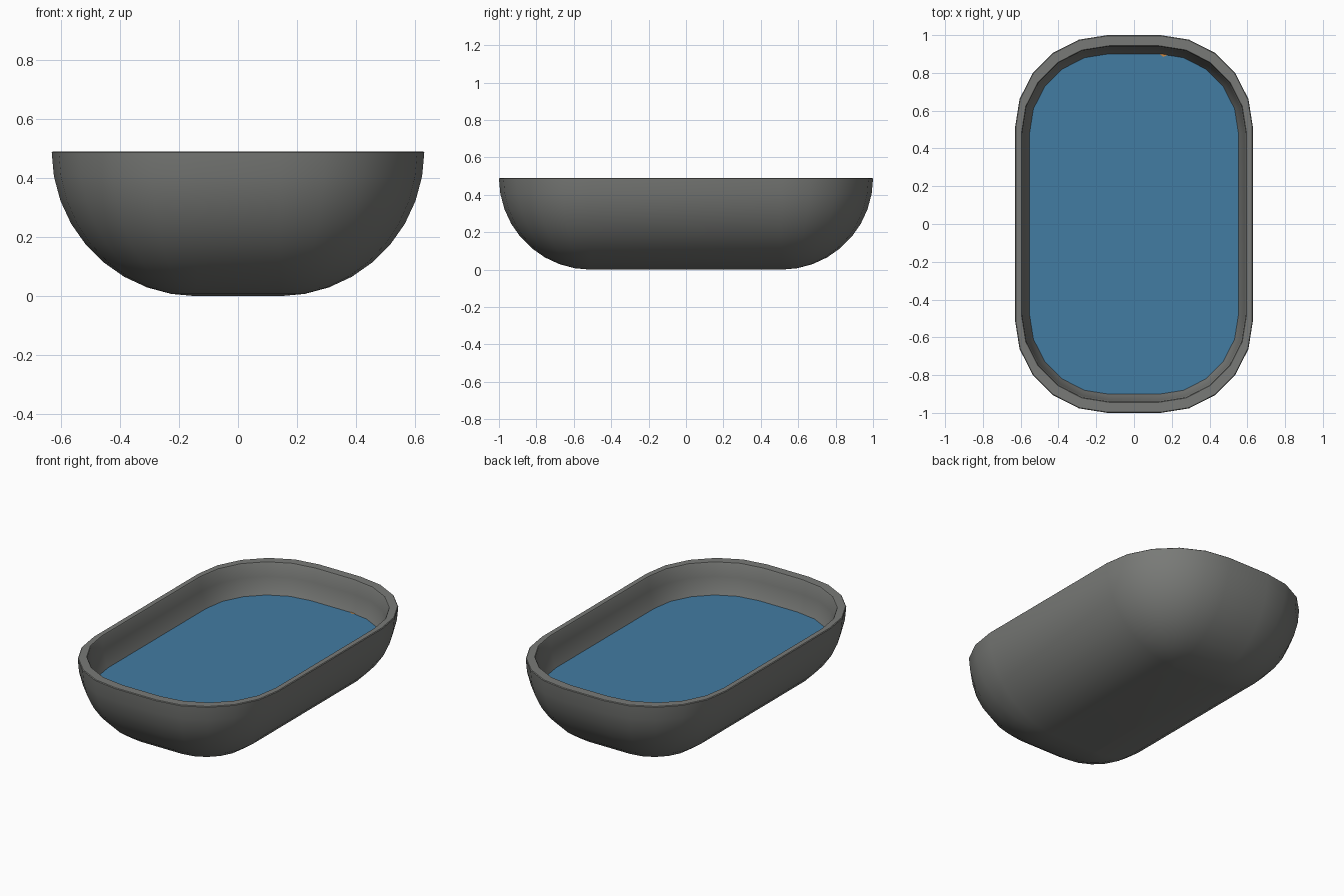
import bpy, bmesh, math

if "Cube" in bpy.data.objects:
    bpy.data.objects.remove(bpy.data.objects["Cube"])

SEG = 5          # sides per plan corner
LEVELS = 9       # steps in the wall curve
R = 0.49         # corner and wall radius
CX, CY = 0.14, 0.51


def material(name, rgb):
    m = bpy.data.materials.new(name)
    m.diffuse_color = (*rgb, 1)
    m.use_nodes = True
    m.node_tree.nodes["Principled BSDF"].inputs["Base Color"].default_value = m.diffuse_color
    return m


stone = material("grey stone", (0.19, 0.195, 0.185))
blue = material("water blue", (0.055, 0.20, 0.36))
orange = material("orange", (0.6, 0.25, 0.06))


def outline(cx, cy, r, z):
    """Rounded rectangle ring, counter-clockwise."""
    pts = []
    for q, (sx, sy) in enumerate([(1, 1), (-1, 1), (-1, -1), (1, -1)]):
        for i in range(SEG + 1):
            a = math.radians(90 * (q + i / SEG))
            pts.append((sx * cx + r * math.cos(a), sy * cy + r * math.sin(a), z))
    return pts


def finish(bm, name, mat, smooth=True):
    bmesh.ops.remove_doubles(bm, verts=bm.verts, dist=0.0005)
    mesh = bpy.data.meshes.new(name)
    bm.to_mesh(mesh)
    bm.free()
    mesh.materials.append(mat)
    ob = bpy.data.objects.new(name, mesh)
    bpy.context.collection.objects.link(ob)
    if smooth:
        bpy.ops.object.select_all(action='DESELECT')
        ob.select_set(True)
        bpy.context.view_layer.objects.active = ob
        bpy.ops.object.shade_smooth_by_angle(angle=math.radians(35))
    return ob


def loft(name, rings, mat):
    """Skin a stack of rings and cap both ends."""
    bm = bmesh.new()
    loops = [[bm.verts.new(p) for p in ring] for ring in rings]
    for a, b in zip(loops, loops[1:]):
        for i in range(len(a)):
            j = (i + 1) % len(a)
            bm.faces.new((a[i], a[j], b[j], b[i]))
    bm.faces.new(loops[0][::-1])
    bm.faces.new(loops[-1])
    return finish(bm, name, mat)


# Basin: outer bowl, narrow rim, inner bowl
rings = []
for k in range(LEVELS + 1):
    t = math.radians(90 * k / LEVELS)
    rings.append(outline(CX, CY, max(R * math.sin(t), 0.001),
                         R * (1 - math.cos(t)) - (0.004 if k == LEVELS else 0)))
rings.append(outline(CX, CY, R - 0.004, R))
S = 0.94
rings.append(outline(CX * S, CY * S, R * S + 0.004, R))
for k in range(LEVELS, -1, -1):
    t = math.radians(90 * k / LEVELS)
    rings.append(outline(CX * S, CY * S, max(R * S * math.sin(t), 0.001),
                         0.484 - 0.454 * math.cos(t)))
loft("basin", rings, stone)

# Water surface, flat sheet meeting the inner wall
bm = bmesh.new()
bm.faces.new([bm.verts.new(p) for p in outline(CX * S, CY * S, 0.43, 0.305)])
finish(bm, "water", blue, smooth=False)

# Small floating chip by the back wall
bm = bmesh.new()
bm.faces.new([bm.verts.new(p) for p in
              [(0.135, 0.9, 0.308), (0.155, 0.885, 0.308), (0.175, 0.893, 0.308), (0.17, 0.902, 0.308)]])
finish(bm, "floating_chip", orange, smooth=False)
